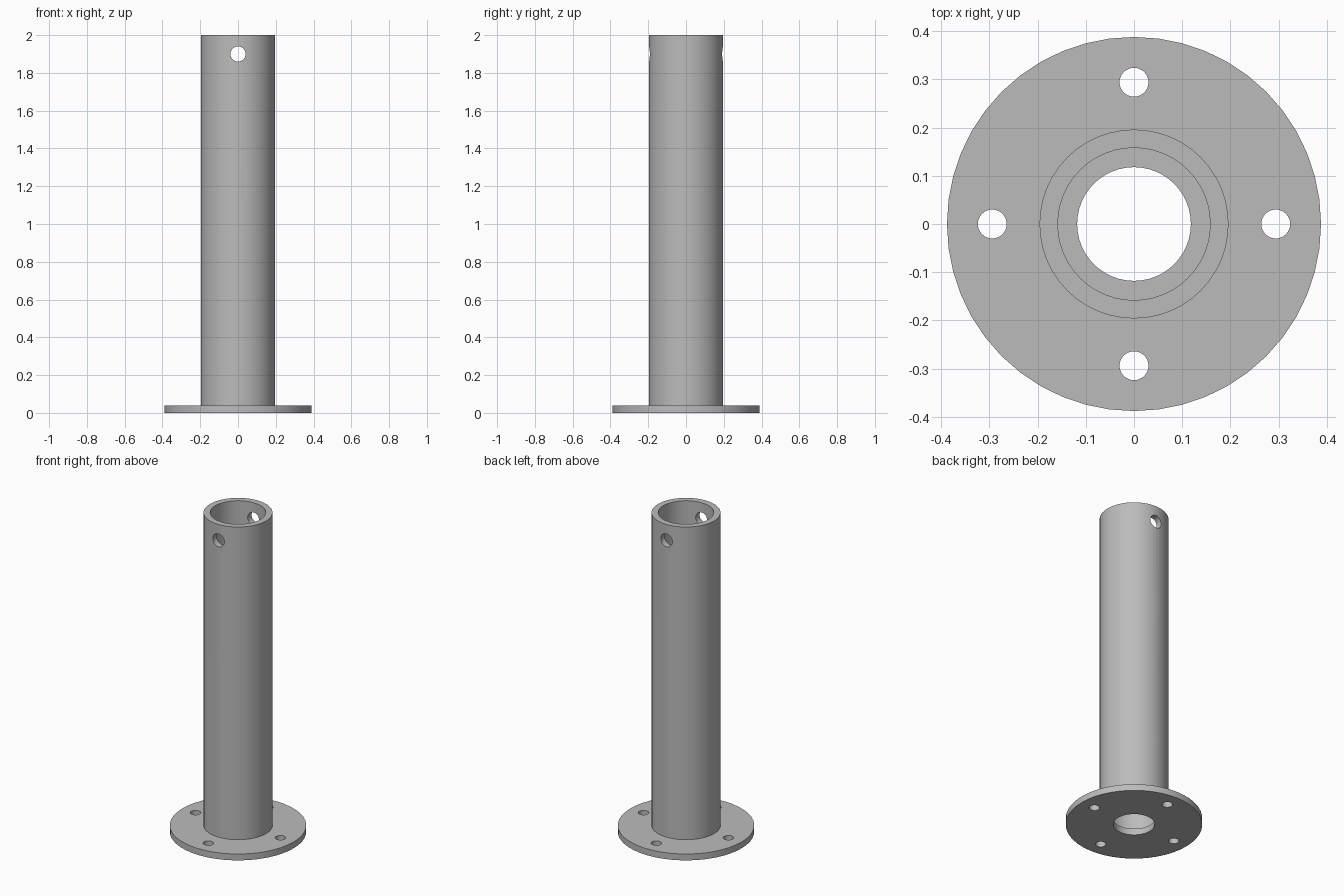
import bpy
import bmesh
import math
from mathutils import Matrix, Vector

SIDES = 48

cube = bpy.data.objects.get("Cube")
if cube:
    bpy.data.objects.remove(cube, do_unlink=True)

steel = bpy.data.materials.new("grey_steel")
steel.use_nodes = True
grey = (0.5, 0.5, 0.5, 1)
steel.diffuse_color = grey
steel.node_tree.nodes["Principled BSDF"].inputs["Base Color"].default_value = grey


def finish(bm, name):
    mesh = bpy.data.meshes.new(name)
    bm.to_mesh(mesh)
    bm.free()
    mesh.materials.append(steel)
    obj = bpy.data.objects.new(name, mesh)
    bpy.context.collection.objects.link(obj)
    return obj


def ring(name, outer, inner, bottom, top):
    """Revolve a rectangular section into a hollow cylinder."""
    bm = bmesh.new()
    section = [(inner, bottom), (outer, bottom), (outer, top), (inner, top)]
    loops = []
    for i in range(SIDES):
        a = 2 * math.pi * i / SIDES
        loops.append([bm.verts.new((r * math.cos(a), r * math.sin(a), z)) for r, z in section])
    for i in range(SIDES):
        here, after = loops[i], loops[(i + 1) % SIDES]
        for j in range(4):
            k = (j + 1) % 4
            bm.faces.new((here[j], after[j], after[k], here[k]))
    bmesh.ops.recalc_face_normals(bm, faces=bm.faces)
    return finish(bm, name)


def drill(obj, radius, depth, placements):
    """Cut round holes through an object."""
    bm = bmesh.new()
    for matrix in placements:
        bmesh.ops.create_cone(bm, cap_ends=True, segments=32, radius1=radius,
                              radius2=radius, depth=depth, matrix=matrix)
    cutter = finish(bm, "hole_cutter")
    cutter.hide_render = True
    mod = obj.modifiers.new("holes", "BOOLEAN")
    mod.object = cutter
    mod.operation = "DIFFERENCE"
    mod.solver = "EXACT"
    bpy.context.view_layer.objects.active = obj
    bpy.ops.object.modifier_apply(modifier=mod.name)
    bpy.data.objects.remove(cutter, do_unlink=True)


# Base flange with four bolt holes
flange = ring("base_flange", 0.388, 0.118, 0, 0.04)
drill(flange, 0.03, 0.2, [
    Matrix.Translation(Vector((0.294 * math.cos(a), 0.294 * math.sin(a), 0.02)))
    for a in (math.pi / 2 * i for i in range(4))])

# Upright tube with a pin hole running front to back
tube = ring("upright_tube", 0.196, 0.158, 0.04, 2)
drill(tube, 0.04, 1, [Matrix.Translation((0, 0, 1.9)) @ Matrix.Rotation(math.pi / 2, 4, "X")])

# Smooth round walls with crisp rims
bpy.ops.object.select_all(action="DESELECT")
for part in (flange, tube):
    part.select_set(True)
bpy.context.view_layer.objects.active = tube
bpy.ops.object.shade_smooth_by_angle(angle=math.radians(30))
